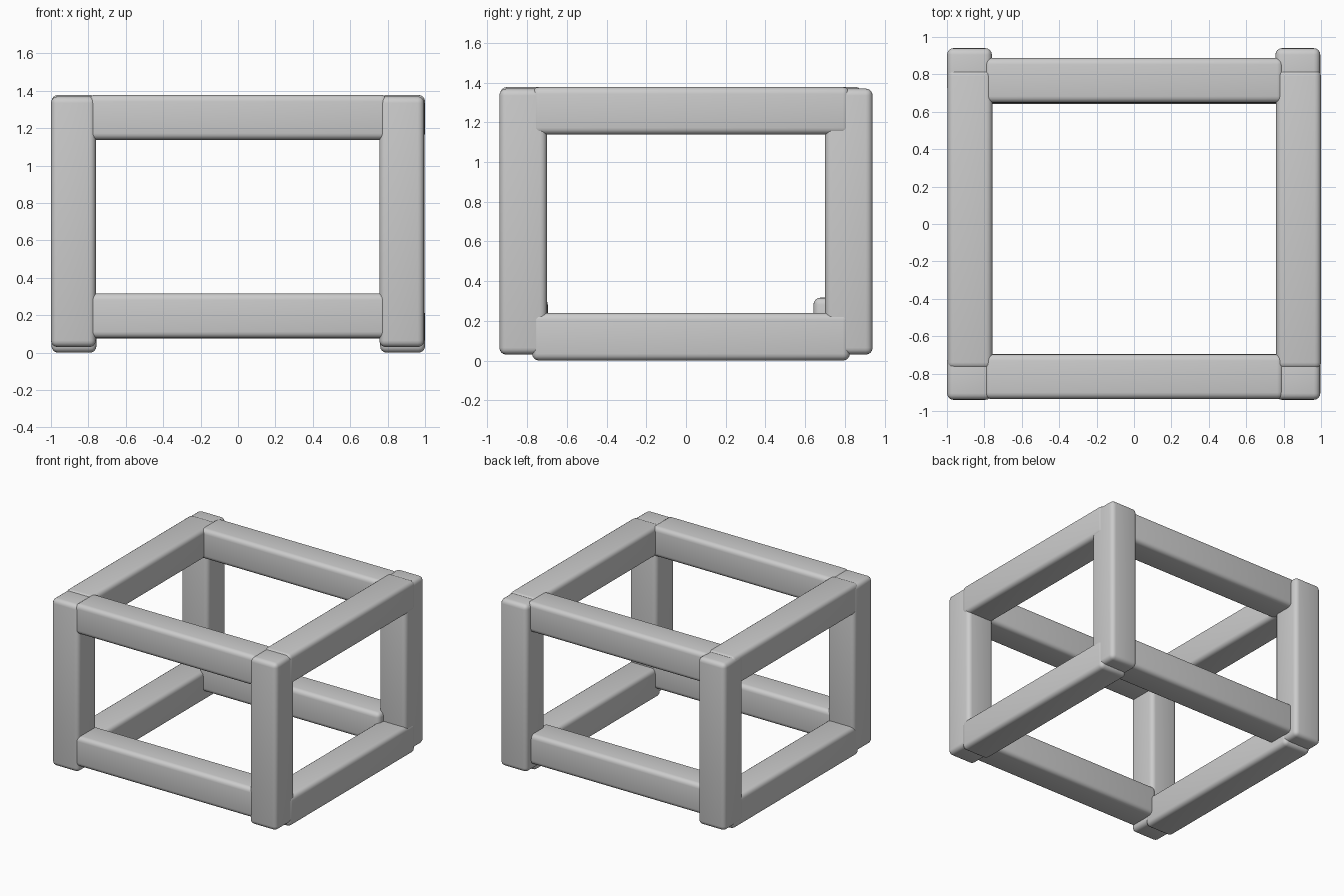
import bpy

if "Cube" in bpy.data.objects:
    bpy.data.objects.remove(bpy.data.objects["Cube"])

W = 0.24  # beam thickness


def beam(name, center, size):
    """Square beam with softly rounded edges."""
    bpy.ops.mesh.primitive_cube_add(size=1, location=center)
    ob = bpy.context.object
    ob.name = name
    ob.scale = size
    bpy.ops.object.transform_apply(location=False, rotation=False, scale=True)
    bev = ob.modifiers.new("Rounded edges", 'BEVEL')
    bev.width = 0.035
    bev.segments = 4
    bpy.ops.object.modifier_apply(modifier=bev.name)
    bpy.ops.object.shade_smooth_by_angle()
    return ob


# Corner posts
for side, x in (("left", -0.88), ("right", 0.876)):
    for end, y in (("front", -0.82), ("back", 0.82)):
        beam(f"{end}_{side}_post", (x, y, 0.70), (W, W, 1.34))

# Side rails, top and bottom
for side, x in (("left", -0.877), ("right", 0.88)):
    for level, z in (("bottom", 0.12), ("top", 1.258)):
        beam(f"{side}_{level}_rail", (x, 0.025, z), (W, 1.60, W))

# Front and back rails, raised slightly at the bottom
for end, level, y, z in (
    ("front", "bottom", -0.816, 0.197),
    ("front", "top", -0.816, 1.258),
    ("back", "bottom", 0.762, 0.197),
    ("back", "top", 0.768, 1.258),
):
    beam(f"{end}_{level}_rail", (0, y, z), (1.60, W, W))
